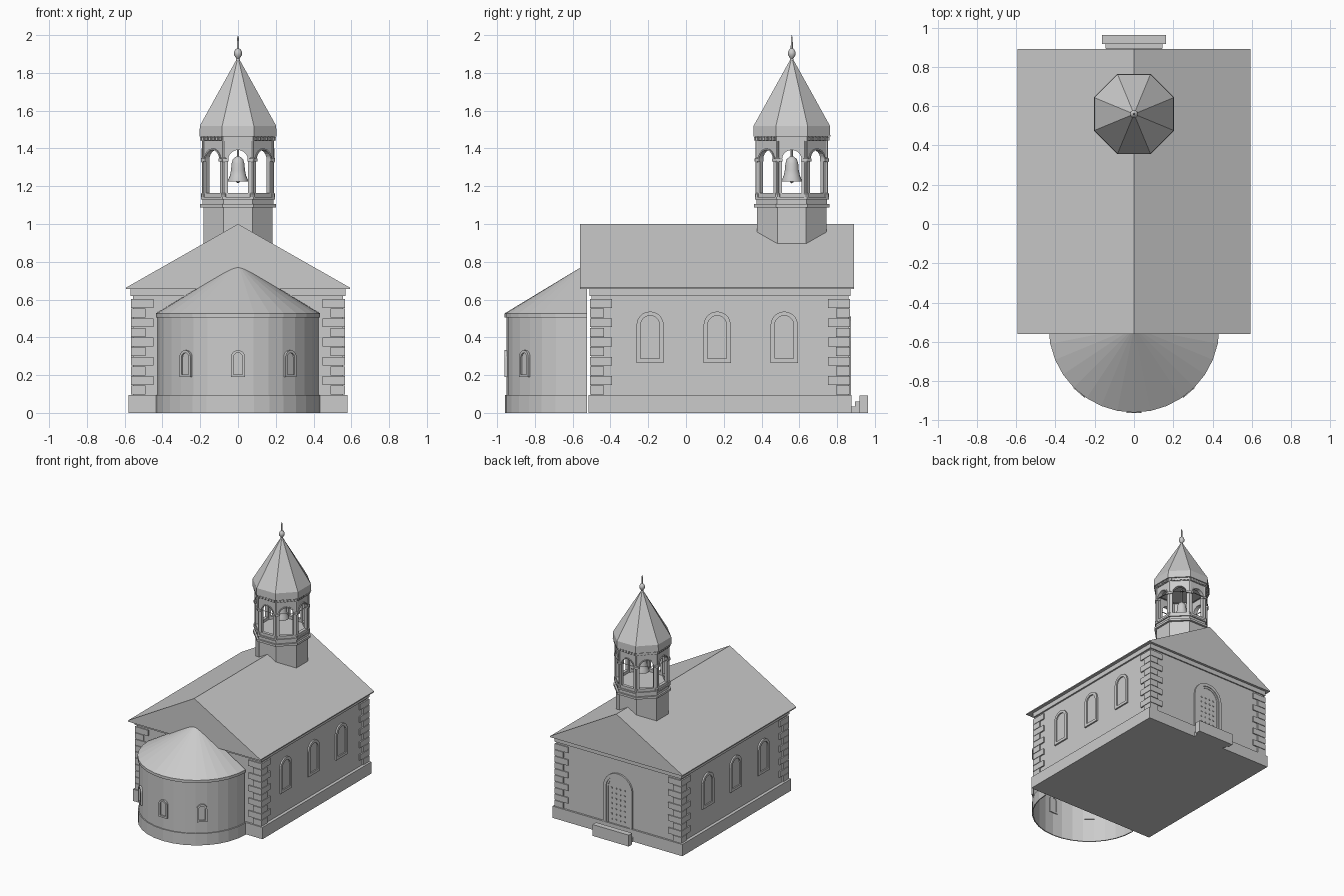
import bpy, bmesh, math
from mathutils import Matrix, Vector

if "Cube" in bpy.data.objects:
    bpy.data.objects.remove(bpy.data.objects["Cube"])

stone = bpy.data.materials.new("grey stone")
stone.diffuse_color = (0.6, 0.6, 0.6, 1)
stone.use_nodes = True
stone.node_tree.nodes["Principled BSDF"].inputs["Base Color"].default_value = stone.diffuse_color
PI = math.pi


def finish(name, bm, smooth=False):
    bmesh.ops.recalc_face_normals(bm, faces=bm.faces)
    me = bpy.data.meshes.new(name)
    bm.to_mesh(me)
    bm.free()
    me.materials.append(stone)
    ob = bpy.data.objects.new(name, me)
    bpy.context.collection.objects.link(ob)
    if smooth:
        bpy.context.view_layer.objects.active = ob
        ob.select_set(True)
        bpy.ops.object.shade_smooth_by_angle(angle=math.radians(40))
        ob.select_set(False)
    return ob


def box(bm, x0, x1, y0, y1, z0, z1, m=Matrix()):
    t = Matrix.Translation(((x0 + x1) / 2, (y0 + y1) / 2, (z0 + z1) / 2))
    s = Matrix.Diagonal((x1 - x0, y1 - y0, z1 - z0, 1))
    bmesh.ops.create_cube(bm, size=1, matrix=m @ t @ s)


def place(angle, x=0, y=0):
    """Local -y becomes the outward direction of a wall."""
    return Matrix.Translation((x, y, 0)) @ Matrix.Rotation(angle, 4, 'Z')


def prism(bm, pts, y0, y1, m=Matrix()):
    """Outline in local x, z, extruded from y0 to y1."""
    a = [bm.verts.new(m @ Vector((x, y0, z))) for x, z in pts]
    b = [bm.verts.new(m @ Vector((x, y1, z))) for x, z in pts]
    bm.faces.new(a)
    bm.faces.new(b[::-1])
    for i in range(len(a)):
        j = (i + 1) % len(a)
        bm.faces.new((a[i], a[j], b[j], b[i]))


def arch(hw, z0, top, n=10):
    """Round-headed outline, bottom left over the top to bottom right."""
    c = top - hw
    return [(-hw, z0)] + [(-hw * math.cos(PI * i / n), c + hw * math.sin(PI * i / n))
                          for i in range(n + 1)] + [(hw, z0)]


def frame(bm, outer, inner, y0, y1, m):
    """Closed moulding between two outlines of equal point count."""
    loops = [[bm.verts.new(m @ Vector((x, y, z))) for x, z in p]
             for p, y in ((outer, y0), (inner, y0), (inner, y1), (outer, y1))]
    n = len(outer)
    for k in range(4):
        p, q = loops[k], loops[(k + 1) % 4]
        for i in range(n):
            j = (i + 1) % n
            bm.faces.new((p[i], p[j], q[j], q[i]))


def lathe(bm, prof, n, m=Matrix(), start=0.0, sweep=2 * PI):
    """Revolve (radius, z) points about z."""
    full = sweep > 6.28
    rows = []
    for r, z in prof:
        if r < 1e-6:
            rows.append([bm.verts.new(m @ Vector((0, 0, z)))] * (n + 1))
            continue
        row = [bm.verts.new(m @ Vector((r * math.cos(start + sweep * i / n),
                                        r * math.sin(start + sweep * i / n), z)))
               for i in range(n if full else n + 1)]
        rows.append(row + row[:1] if full else row)
    for a, b in zip(rows, rows[1:]):
        for i in range(n):
            vs = list(dict.fromkeys((a[i], a[i + 1], b[i + 1], b[i])))
            if len(vs) > 2:
                bm.faces.new(vs)


# Nave: walls, plinth, cornice
CY, W, L = 0.18, 0.555, 0.68
for name, hx, hy, z0, z1 in (("nave_walls", W, L, 0.05, 0.66),
                             ("plinth", 0.58, 0.695, 0, 0.095),
                             ("cornice", 0.568, 0.69, 0.618, 0.66)):
    bm = bmesh.new()
    box(bm, -hx, hx, CY - hy, CY + hy, z0, z1)
    finish(name, bm)

# Main gable roof
bm = bmesh.new()
prism(bm, [(-0.593, 0.655), (-0.593, 0.663), (0, 1.0), (0.593, 0.663), (0.593, 0.655)], -0.56, 0.89)
finish("main_roof", bm)

# Corner stones, alternating long and short
bm = bmesh.new()
h = 0.51 / 10
for sx in (-1, 1):
    for sy in (-1, 1):
        for k in range(10):
            d = 0.118 if k % 2 else 0.075
            xs = sorted((sx * (W + 0.011), sx * (W + 0.011 - d)))
            ys = sorted((CY + sy * (L + 0.009), CY + sy * (L + 0.009 - d)))
            box(bm, *xs, *ys, 0.095 + k * h + 0.002, 0.095 + (k + 1) * h - 0.002)
finish("corner_stones", bm)

# Nave windows on both long sides
bm = bmesh.new()
for s in (-1, 1):
    for y in (-0.19, 0.165, 0.52):
        m = place(s * PI / 2, s * W, y)
        frame(bm, arch(0.072, 0.265, 0.537), arch(0.05, 0.287, 0.515), -0.012, 0.005, m)
        prism(bm, arch(0.05, 0.287, 0.515), -0.002, 0.004, m)
finish("nave_windows", bm)

# Back door with moulded frame and studs
bm = bmesh.new()
m = place(PI, 0, CY + L)
frame(bm, arch(0.13, 0.09, 0.51), arch(0.105, 0.09, 0.485), -0.013, 0.005, m)
frame(bm, arch(0.105, 0.09, 0.485), arch(0.09, 0.09, 0.47), -0.007, 0.005, m)
finish("door_frame", bm)
bm = bmesh.new()
prism(bm, arch(0.09, 0.09, 0.47), -0.003, 0.004, m)
for i in range(4):
    for j in range(7):
        x, z = -0.057 + i * 0.038, 0.13 + j * 0.042
        box(bm, x - 0.005, x + 0.005, -0.008, 0, z - 0.005, z + 0.005, m)
finish("door", bm)

# Steps outside the door
bm = bmesh.new()
box(bm, -0.14, 0.14, 0.87, 0.895, 0, 0.035)
box(bm, -0.145, 0.145, 0.895, 0.918, 0, 0.06)
box(bm, -0.162, 0.162, 0.918, 0.963, 0, 0.092)
finish("door_steps", bm)

# Half-round apse, open underneath
AM = Matrix.Translation((0, -0.525, 0))
for name, prof in (("apse_wall", [(0.425, 0), (0.425, 0.52)]),
                   ("apse_plinth", [(0.425, 0), (0.433, 0), (0.433, 0.095), (0.425, 0.095)]),
                   ("apse_roof", [(0.42, 0.505), (0.435, 0.505), (0.435, 0.527), (0, 0.79)])):
    bm = bmesh.new()
    lathe(bm, prof, 16, AM, PI, PI)
    finish(name, bm)

# Apse windows
bm = bmesh.new()
for a in (-40, 0, 40):
    a = math.radians(a)
    m = place(a, 0.424 * math.sin(a), -0.525 - 0.424 * math.cos(a))
    frame(bm, arch(0.038, 0.19, 0.332), arch(0.024, 0.204, 0.318), -0.013, 0.008, m)
    prism(bm, arch(0.024, 0.204, 0.318), -0.003, 0.004, m)
finish("apse_windows", bm)

# Bell tower, octagonal (profiles use the distance to the flat sides)
TY, K = 0.56, 1 / math.cos(PI / 8)
TM = Matrix.Translation((0, TY, 0))


def octagon(name, prof):
    b = bmesh.new()
    lathe(b, [(r * K, z) for r, z in prof], 8, TM, PI / 8)
    finish(name, b)


octagon("tower_base", [(0, 0.86), (0.183, 0.86), (0.183, 1.088), (0.2, 1.088), (0.2, 1.105),
                       (0.187, 1.105), (0.187, 1.13), (0.196, 1.13), (0.196, 1.142), (0, 1.142)])
octagon("tower_top_band", [(0.155, 1.44), (0.193, 1.44), (0.193, 1.468), (0.155, 1.468)])
octagon("tower_roof", [(0, 1.463), (0.204, 1.463), (0.202, 1.52), (0, 1.885)])

# Arcade panels, corner columns and small blocks below the eave
panels, columns, dentils = bmesh.new(), bmesh.new(), bmesh.new()
AP = 0.187
HW = AP * math.tan(PI / 8)
for k in range(8):
    a = k * PI / 4
    m = place(a, AP * math.sin(a), TY - AP * math.cos(a))
    prism(panels, [(-HW, 1.14)] + [(-HW, 1.45), (HW, 1.45), (HW, 1.14)]
          + arch(0.052, 1.14, 1.392)[::-1], 0, 0.025, m)
    box(panels, -0.052, 0.052, 0, 0.025, 1.14, 1.165, m)
    frame(panels, arch(0.06, 1.345, 1.40), arch(0.052, 1.345, 1.392), -0.006, 0.004, m)
    for s in (-1, 1):
        box(panels, s * 0.064 - 0.014, s * 0.064 + 0.014, -0.01, 0.025, 1.332, 1.346, m)
    for i in range(6):
        x = (i - 2.5) * 0.026
        box(dentils, x - 0.007, x + 0.007, -0.013, 0, 1.442, 1.46, m)
    c = a + PI / 8
    cm = Matrix.Translation((0.197 * math.sin(c), TY - 0.197 * math.cos(c), 0))
    lathe(columns, [(0, 1.14), (0.014, 1.14), (0.014, 1.16), (0.009, 1.165), (0.009, 1.325),
                    (0.014, 1.335), (0.014, 1.347), (0.009, 1.352), (0.009, 1.45)], 8, cm)
finish("tower_arcade", panels)
finish("tower_columns", columns)
finish("tower_dentils", dentils)

# Bell with its hanger
bm = bmesh.new()
lathe(bm, [(0.044, 1.228), (0.053, 1.224), (0.052, 1.235), (0.043, 1.255), (0.037, 1.285),
           (0.034, 1.32), (0.027, 1.343), (0.012, 1.356), (0, 1.36)], 20, TM)
lathe(bm, [(0.006, 1.35), (0.006, 1.465)], 8, TM)
lathe(bm, [(0, 1.215), (0.01, 1.222), (0.01, 1.235), (0.004, 1.245), (0.004, 1.34)], 8, TM)
finish("bell", bm, True)

# Finial
bm = bmesh.new()
lathe(bm, [(0.012, 1.86), (0.008, 1.875), (0.013, 1.882), (0.021, 1.895), (0.021, 1.91), (0.014, 1.924),
           (0.006, 1.93), (0.005, 1.985), (0, 2.0)], 10, TM)
finish("finial", bm, True)
